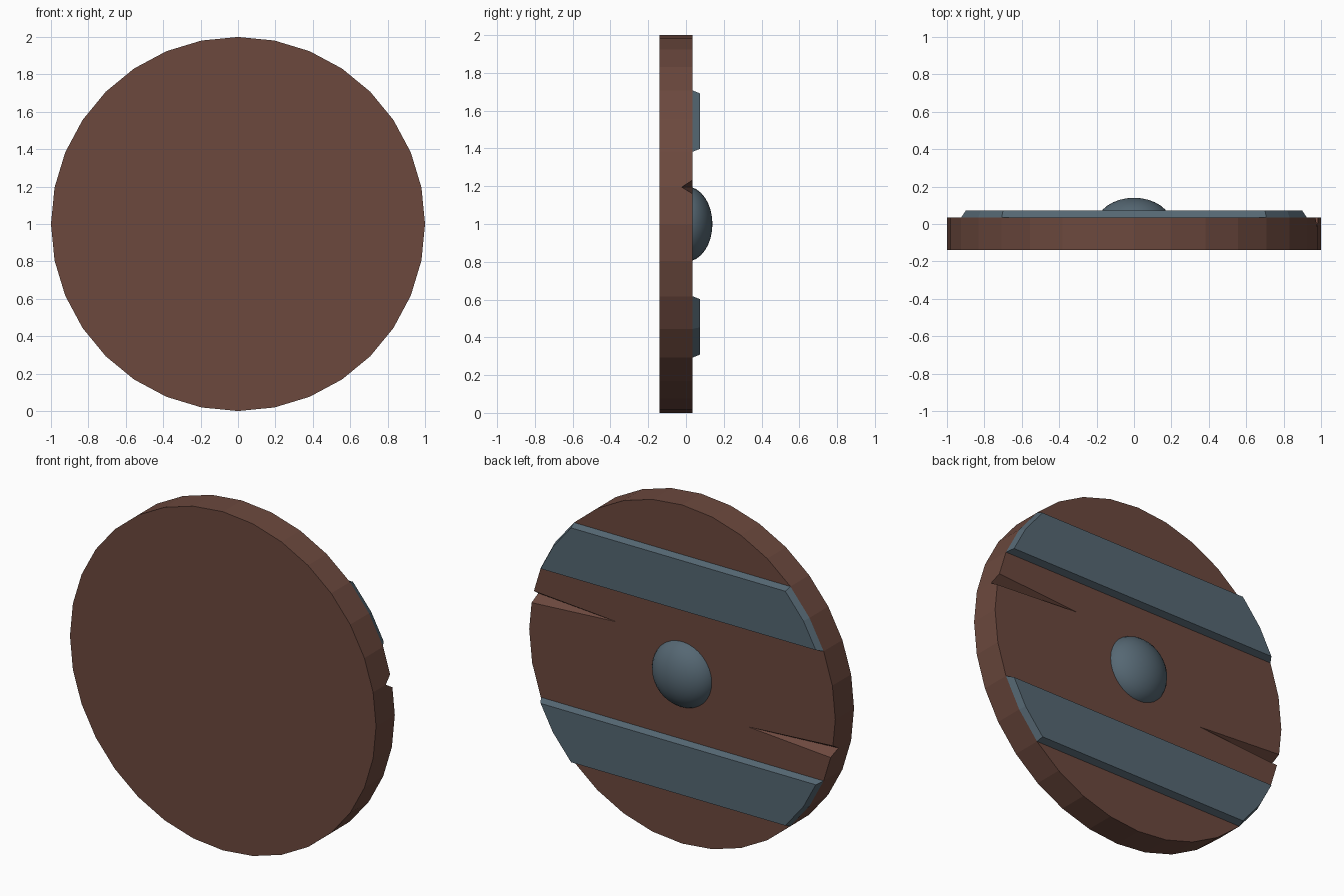
import bpy, bmesh
from math import cos, sin, pi
from mathutils import Vector, Matrix

if "Cube" in bpy.data.objects:
    bpy.data.objects.remove(bpy.data.objects["Cube"])

SIDES = 32
FRONT, BACK = -0.14, 0.035     # disc faces along y
CENTRE_Z = 1.0


def material(name, rgb):
    m = bpy.data.materials.new(name)
    m.diffuse_color = (*rgb, 1)
    m.use_nodes = True
    m.node_tree.nodes["Principled BSDF"].inputs["Base Color"].default_value = m.diffuse_color
    return m


wood = material("brown", (0.15, 0.066, 0.048))
steel = material("blue_grey", (0.092, 0.137, 0.172))


def rim(i, y):
    a = 2 * pi * i / SIDES
    return Vector((cos(a), y, CENTRE_Z + sin(a)))


def finish(bm, name, mat):
    bmesh.ops.recalc_face_normals(bm, faces=bm.faces)
    mesh = bpy.data.meshes.new(name)
    bm.to_mesh(mesh)
    bm.free()
    mesh.materials.append(mat)
    ob = bpy.data.objects.new(name, mesh)
    bpy.context.collection.objects.link(ob)
    return ob


# Round board with a tapering notch cut into the back on each side
bm = bmesh.new()
front = [bm.verts.new(rim(i, FRONT)) for i in range(SIDES)]
enter, leave, floor, outline = {}, {}, {}, []
for i in range(SIDES):
    p = rim(i, BACK)
    if i in (1, 1 + SIDES // 2):
        enter[i] = bm.verts.new(p.lerp(rim(i - 1, BACK), 0.18))
        leave[i] = bm.verts.new(p.lerp(rim(i + 1, BACK), 0.2))
        floor[i] = bm.verts.new(p - Vector((0, 0.057, 0)))
        tip = bm.verts.new((0.43 if p.x > 0 else -0.43, BACK, p.z))
        outline += [enter[i], tip, leave[i]]
        bm.faces.new((enter[i], tip, floor[i]))
        bm.faces.new((tip, leave[i], floor[i]))
    else:
        enter[i] = leave[i] = bm.verts.new(p)
        outline.append(enter[i])
bm.faces.new(front)
bm.faces.new(outline)
for i in range(SIDES):
    j = (i + 1) % SIDES
    side = [front[i], front[j]]
    side += [floor[j]] if j in floor else []
    side += [enter[j], leave[i]]
    side += [floor[i]] if i in floor else []
    bm.faces.new(side)
finish(bm, "round_board", wood)

# Two raised bands with bevelled edges, following the rim
for name, sign in (("upper_band", 1), ("lower_band", -1)):
    bm = bmesh.new()
    pts = [rim(sign * i, BACK) for i in (2, 3, 4, 12, 13, 14)]
    face = bm.faces.new([bm.verts.new(p) for p in pts])
    face.normal_update()
    if face.normal.y < 0:
        face.normal_flip()
    bmesh.ops.inset_region(bm, faces=[face], thickness=0.015,
                           use_boundary=True, use_even_offset=True)
    for v in face.verts:
        v.co.y = BACK + 0.038
    finish(bm, name, steel)

# Flattened dome in the middle of the back
bm = bmesh.new()
bmesh.ops.create_uvsphere(bm, u_segments=32, v_segments=16, radius=1)
bmesh.ops.delete(bm, geom=[v for v in bm.verts if v.co.z < -0.01], context='VERTS')
bm.transform(Matrix.Translation((0, 0, CENTRE_Z)) @ Matrix.Rotation(-pi / 2, 4, 'X')
             @ Matrix.Diagonal((0.2, 0.2, 0.14, 1)))
for f in bm.faces:
    f.smooth = True
finish(bm, "centre_dome", steel)
